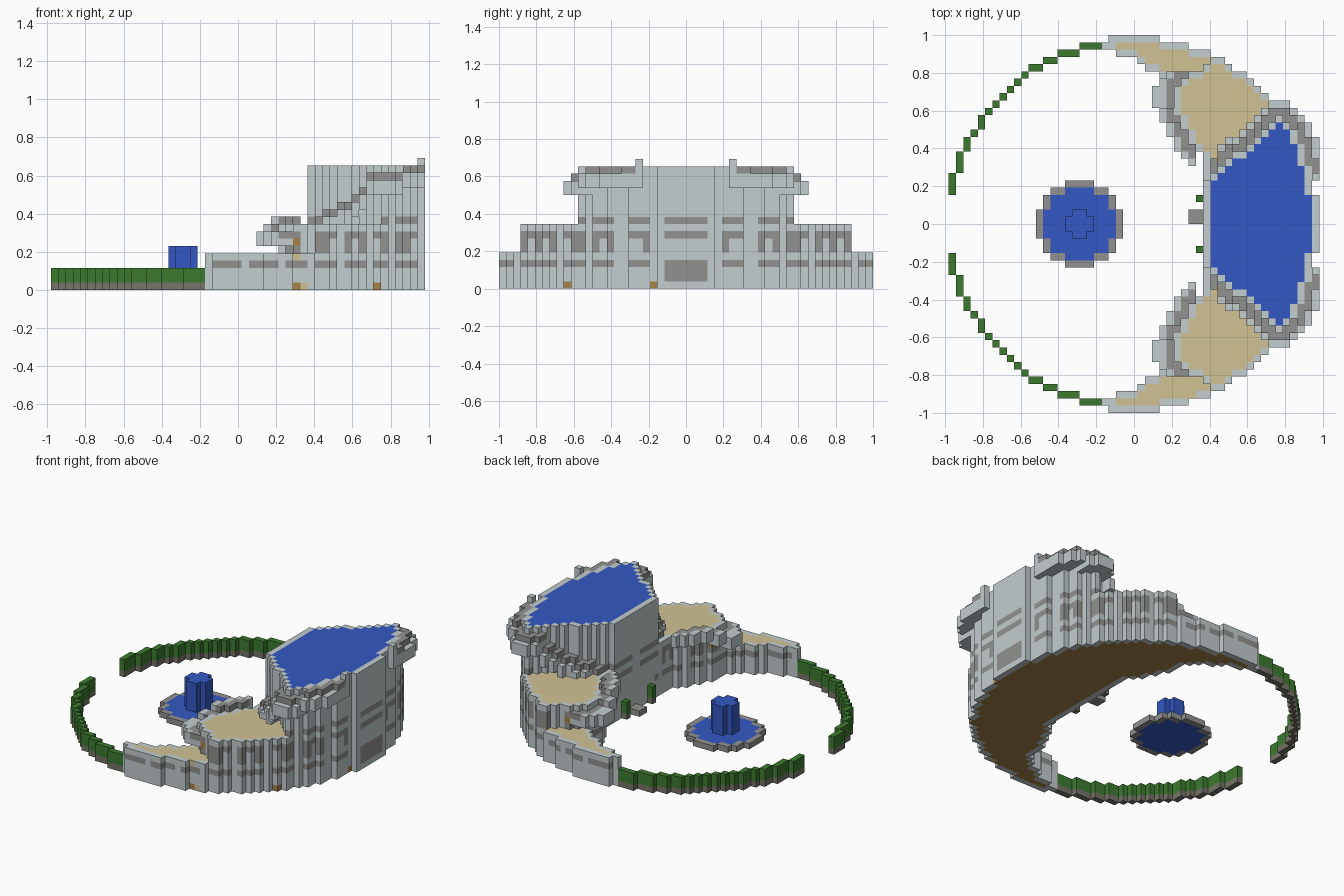
import bpy, bmesh, math
from mathutils import Vector

if "Cube" in bpy.data.objects:
    bpy.data.objects.remove(bpy.data.objects["Cube"], do_unlink=True)

S = 2 / 52  # block size


# Materials, one per colour
def material(name, rgb):
    m = bpy.data.materials.new(name)
    lin = [((c / 255 + 0.055) / 1.055) ** 2.4 for c in rgb] + [1]
    m.use_nodes = True
    m.diffuse_color = lin
    m.node_tree.nodes["Principled BSDF"].inputs["Base Color"].default_value = lin
    return m


MATS = [material("light stone", (196, 205, 207)), material("dark stone", (145, 145, 144)),
        material("sand roof", (208, 194, 148)), material("blue", (52, 88, 196)),
        material("leaf green", (60, 122, 47)), material("hedge soil", (118, 115, 104)),
        material("wood brown", (166, 130, 73))]
STONE, DARK, SAND, BLUE, GREEN, SOIL, WOOD = range(7)
SIDES = [Vector(v) for v in ((1, 0, 0), (-1, 0, 0), (0, 1, 0), (0, -1, 0), (0, 0, 1), (0, 0, -1))]
FLAT = ((1, 0), (-1, 0), (0, 1), (0, -1))


def build(name, cells, solid=None):
    """Skin a set of blocks {(x, y, z): material}, keeping only exposed faces."""
    solid = solid or cells
    bm = bmesh.new()
    verts = {}
    for (i, j, k), mat in cells.items():
        c = Vector((i, j, k + 0.5))
        for n in SIDES:
            if (i + n.x, j + n.y, k + n.z) in solid:
                continue
            u = Vector((n.y, n.z, n.x))
            w = n.cross(u)
            ring = []
            for a, b in ((-1, -1), (1, -1), (1, 1), (-1, 1)):
                p = c + (n + a * u + b * w) / 2
                key = tuple(round(2 * t) for t in p)
                if key not in verts:
                    verts[key] = bm.verts.new(p * S)
                ring.append(verts[key])
            bm.faces.new(ring).material_index = mat
    mesh = bpy.data.meshes.new(name)
    bm.to_mesh(mesh)
    bm.free()
    for m in MATS:
        mesh.materials.append(m)
    bpy.context.collection.objects.link(bpy.data.objects.new(name, mesh))


def along(points, t):
    """Piecewise linear profile lookup."""
    for (a, va), (b, vb) in zip(points, points[1:]):
        if t <= b:
            return va + (vb - va) * max(0, t - a) / (b - a)
    return points[-1][1]


# Plan of the crescent: storeys at each column
MID_EDGE = [(0.2, 0.39), (0.35, 0.36), (0.5, 0.27), (0.6, 0.22), (0.73, 0.22), (0.88, 0.42)]
WING_EDGE = [(0.74, 0.21), (0.78, 0.13), (0.87, 0.0), (0.94, -0.175), (1, -0.175)]
HALL, MID, WING = 17, 9, 5


def height(i, j):
    x, y = i * S, abs(j) * S
    if math.hypot(i / 25.35, j / 25.75) > 1:
        return 0
    if x > 0.365 and y < 0.21 + (x - 0.365) * 0.9:
        return HALL
    if 0.18 < y < 0.88 and x > along(MID_EDGE, y):
        return MID
    if y > 0.72 and x > along(WING_EDGE, y):
        return WING
    return 0


plan = {}
for i in range(-25, 26):
    for n in range(-26, 26):
        h = height(i, n + 0.5)
        if h:
            plan[i, n + 0.5] = h

# Window rules, by bearing round the ring
BAYS = (0, 16, 28, 39.5, 50, 60, 72, 82.5, 93)
# Odd blocks: timber hatches, a pale ledge and a vent
DETAILS = {(19, -16.5, 0): WOOD, (24, -4.5, 0): WOOD, (8, -23.5, 0): WOOD,
           (9, -23.5, 0): SAND, (8, -23.5, 4): SAND, (24, 5.5, 6): DARK}


def window(i, j, k, h):
    bearing = abs(math.degrees(math.atan2(j, i)))
    if i == 10 and abs(j) < 5:          # courtyard front
        return DARK if k in (7, 9) and 1 < abs(j) < 4.6 else STONE
    bay = min(BAYS, key=lambda b: abs(b - bearing))
    off = abs(bay - bearing)
    if bay == 0:
        return DARK if off < 7 and k in (1, 2, 3, 7, 9) else STONE
    if off < 4.1:
        if k == 3 or (k == 9 and h == HALL):
            return DARK
        if k in (5, 6, 7) and h >= MID:
            if bay == 72 and k == 6:
                return WOOD
            return STONE if k < 7 and off < 1.5 else DARK
    return STONE


def stone_block(i, j, k, h):
    around = [plan.get((i + a, j + b), 0) for a, b in FLAT]
    if (i, j, k) in DETAILS:
        return DETAILS[i, j, k]
    if k == 0 and all(around):
        return WOOD
    if min(around) < h:
        return window(i, j, k, h)
    return BLUE if h == HALL else SAND


tiers = {HALL: {}, MID: {}, WING: {}}
for (i, j), h in plan.items():
    for k in range(h):
        tiers[h][i, j, k] = stone_block(i, j, k, h)
solid = {c for t in tiers.values() for c in t}
for h, name in ((HALL, "great_hall"), (MID, "middle_storey"), (WING, "low_wings")):
    build(name, tiers[h], solid)


def ramp(tier, shape):
    """Blocks outside a storey; shape gives the level, reach and height of the dark walk."""
    base = [c for c, h in plan.items() if h >= tier]
    cells = {}
    for i in range(0, 26):
        for n in range(-26, 26):
            j = n + 0.5
            spec = shape(i, abs(j))
            if not spec or plan.get((i, j), 0) >= tier:
                continue
            k, reach, rise = spec
            d = min(math.hypot(i - a, j - b) for a, b in base)
            if d < reach:
                cells.update({(i, j, k - 1): STONE, (i, j, k): STONE})
            if d < 1.6:
                cells[i, j, k + rise] = DARK
    return cells


# Stepped ramp round the hall, ending in posts at the back
def hall_shape(i, j):
    if i <= 10 or j <= 6:
        return None
    level = int(9 + (i - 12) * 0.6) if i < 18 else 14 if i < 23 else 15
    return level, 2.5, 1


hall_ramp = ramp(HALL, hall_shape)
for j in (-6.5, 6.5):
    hall_ramp[25, j, 16] = hall_ramp[25, j, 17] = STONE
build("hall_ramp", hall_ramp)


# Lower ramp along the courtyard edge, rising towards the hall
def court_shape(i, j):
    if i >= 9 or not 8 < j < 21:
        return None
    level = 9 if j < 13.6 else 8 if j < 15.6 else 7
    return level, 3.1 if 16 < j < 19 else 2.5, 0


build("courtyard_ramp", ramp(MID, court_shape))

# Hedge ring with a gate gap
hedge = {}
spots = [(i, math.floor(25.2 * math.sqrt(1 - (i / 25.45) ** 2)) + 0.5) for i in range(-18, -4)]
spots += [(-round(25.45 * math.sqrt(1 - ((n + 0.5) / 25.2) ** 2)), n + 0.5) for n in range(4, 18)]
for i, j in spots:
    for y in (-j, j):
        hedge.update({(i, y, 0): SOIL, (i, y, 1): GREEN, (i, y, 2): GREEN})
build("hedge", hedge)

# Round pool with a water column
pool = {}
for a in range(-6, 6):
    for b in range(-6, 6):
        r = math.hypot(a + 0.5, b + 0.5)
        if r < 5.9:
            pool[a - 7, b + 0.5, 0] = BLUE if r < 5 else DARK
        if r < 2:
            for k in range(1, 6):
                pool[a - 7, b + 0.5, k] = BLUE
build("fountain", pool)

# Doorstep and entrance shrubs
build("doorstep", {(i, j, 0): DARK for i in (8, 9) for j in (0.5, 1.5)})
build("entrance_shrubs", {(9, j, k): GREEN if k else SOIL for j in (-3.5, 3.5) for k in range(3)})
